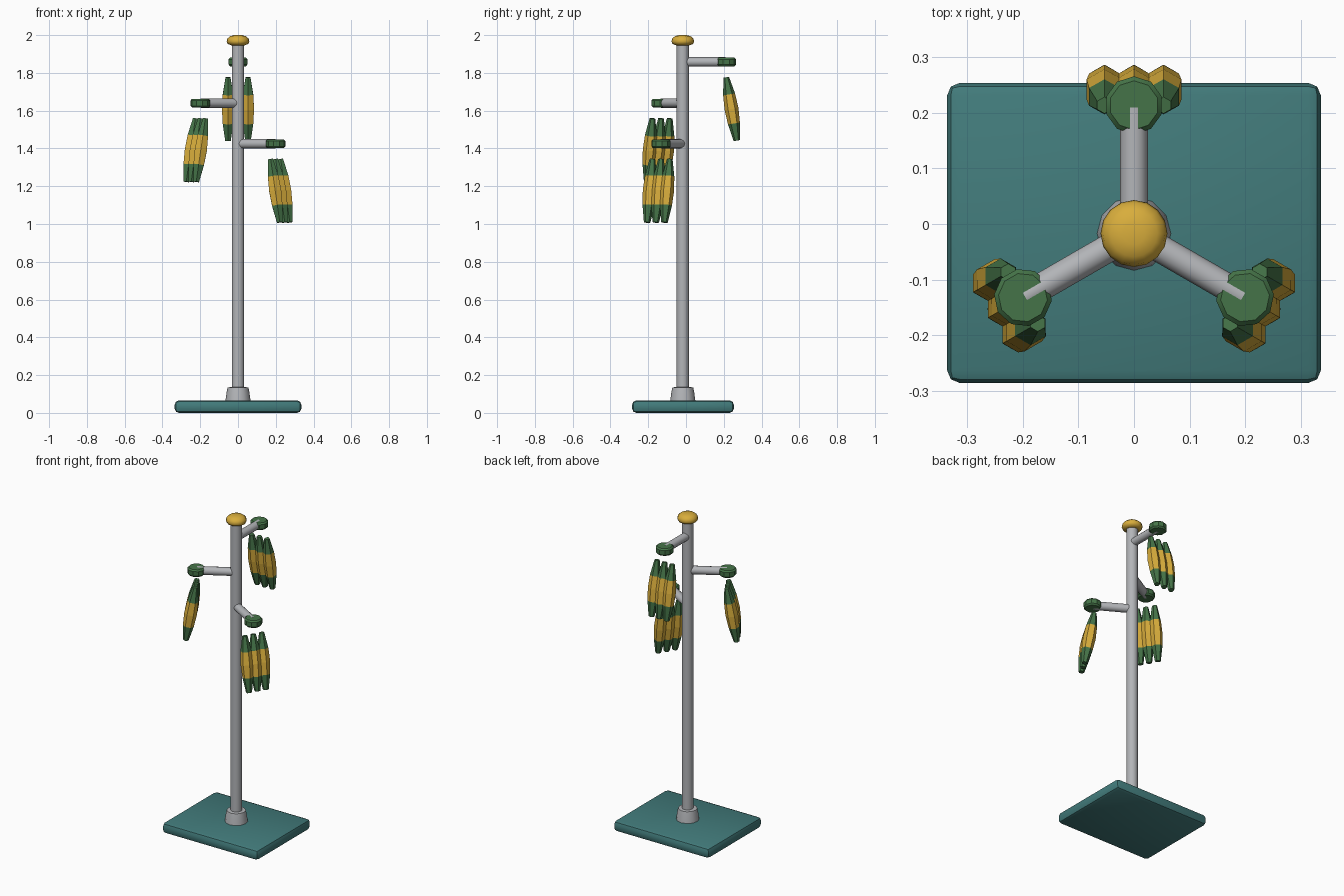
import bpy, bmesh, math
from mathutils import Matrix, Vector

cube = bpy.data.objects.get("Cube")
if cube:
    bpy.data.objects.remove(cube, do_unlink=True)


def material(name, rgb):
    m = bpy.data.materials.new(name)
    m.use_nodes = True
    m.diffuse_color = (*rgb, 1)
    bsdf = next(n for n in m.node_tree.nodes if n.type == 'BSDF_PRINCIPLED')
    bsdf.inputs["Base Color"].default_value = (*rgb, 1)
    return m


teal = material("teal", (0.055, 0.2, 0.2))
grey = material("light grey", (0.45, 0.46, 0.48))
green = material("leaf green", (0.06, 0.175, 0.065))
yellow = material("golden yellow", (0.69, 0.42, 0.045))

POLE_Y = -0.017


def finish(name, bm, mats, matrix, smooth=None):
    bmesh.ops.recalc_face_normals(bm, faces=bm.faces)
    mesh = bpy.data.meshes.new(name)
    bm.to_mesh(mesh)
    bm.free()
    for m in mats:
        mesh.materials.append(m)
    ob = bpy.data.objects.new(name, mesh)
    ob.matrix_world = matrix
    bpy.context.collection.objects.link(ob)
    if smooth:
        bpy.ops.object.select_all(action='DESELECT')
        ob.select_set(True)
        bpy.context.view_layer.objects.active = ob
        bpy.ops.object.shade_smooth_by_angle(angle=math.radians(smooth))
    return ob


def lathe(name, profile, sides, mats, matrix, smooth=None, bands=None, turn=0.0):
    """Stack of rings (radius, z) with capped ends; bands give a material per ring gap."""
    bm = bmesh.new()
    rings = []
    for r, z in profile:
        angles = [turn + math.tau * i / sides for i in range(sides)]
        rings.append([bm.verts.new((r * math.cos(a), r * math.sin(a), z)) for a in angles])
    for k, (lo, hi) in enumerate(zip(rings, rings[1:])):
        for i in range(sides):
            j = (i + 1) % sides
            f = bm.faces.new((lo[i], lo[j], hi[j], hi[i]))
            f.material_index = bands[k] if bands else 0
    for k, ring in ((0, rings[0]), (-1, rings[-1])):
        f = bm.faces.new(ring)
        f.material_index = bands[k] if bands else 0
    return finish(name, bm, mats, matrix, smooth)


# Base plate with rounded edges
bm = bmesh.new()
bmesh.ops.create_cube(bm, size=1, matrix=Matrix.Diagonal((0.67, 0.538, 0.066, 1)))
bmesh.ops.bevel(bm, geom=bm.edges[:], offset=0.022, segments=2, profile=0.5, affect='EDGES')
finish("base_plate", bm, [teal], Matrix.Translation((0, -0.016, 0.033)), 40)

# Collar, pole and top knob
axis = Matrix.Translation((0, POLE_Y, 0))
lathe("pole_collar", [(0.067, 0.06), (0.061, 0.105), (0.055, 0.135), (0.03, 0.137)],
      12, [grey], axis, 35)
lathe("pole", [(0.033, 0.06), (0.033, 1.955)], 16, [grey], axis, 40)
lathe("top_knob", [(0.036, 1.946), (0.054, 1.953), (0.06, 1.966), (0.056, 1.982),
                   (0.042, 1.994), (0.02, 2.0)], 16, [yellow], axis, 50)

# Three arms, each with a hub and a bunch of three hanging pods
HUB_R = 0.23
pod_profile = [(0.017, -0.170), (0.032, -0.078), (0.037, 0.0), (0.032, 0.078), (0.015, 0.170)]
for label, degrees, height in (("back", 90, 1.858), ("right", 210, 1.64), ("left", 330, 1.425)):
    # Local x points outward from the pole
    frame = axis @ Matrix.Translation((0, 0, height)) @ Matrix.Rotation(math.radians(degrees), 4, 'Z')
    lathe(label + "_arm", [(0.025, 0.0), (0.025, 0.226)], 12, [grey],
          frame @ Matrix.Rotation(math.pi / 2, 4, 'Y'), 40)
    lathe(label + "_hub", [(0.044, -0.023), (0.052, -0.014), (0.052, 0.014), (0.044, 0.023)],
          10, [green], frame @ Matrix.Translation((HUB_R, 0, 0)), 30)
    for n, side in enumerate((-1, 0, 1), 1):
        place = Matrix.Translation((HUB_R + 0.028, side * 0.053, -0.249))
        tilt = Matrix.Rotation(math.radians(-9.5), 4, 'Y')
        # Lower end swings outward
        if (tilt @ Vector((0, 0, -1))).x < 0:
            tilt.invert()
        lathe(f"{label}_pod_{n}", pod_profile, 6, [yellow, green],
              frame @ place @ tilt, None, [1, 0, 0, 1])
